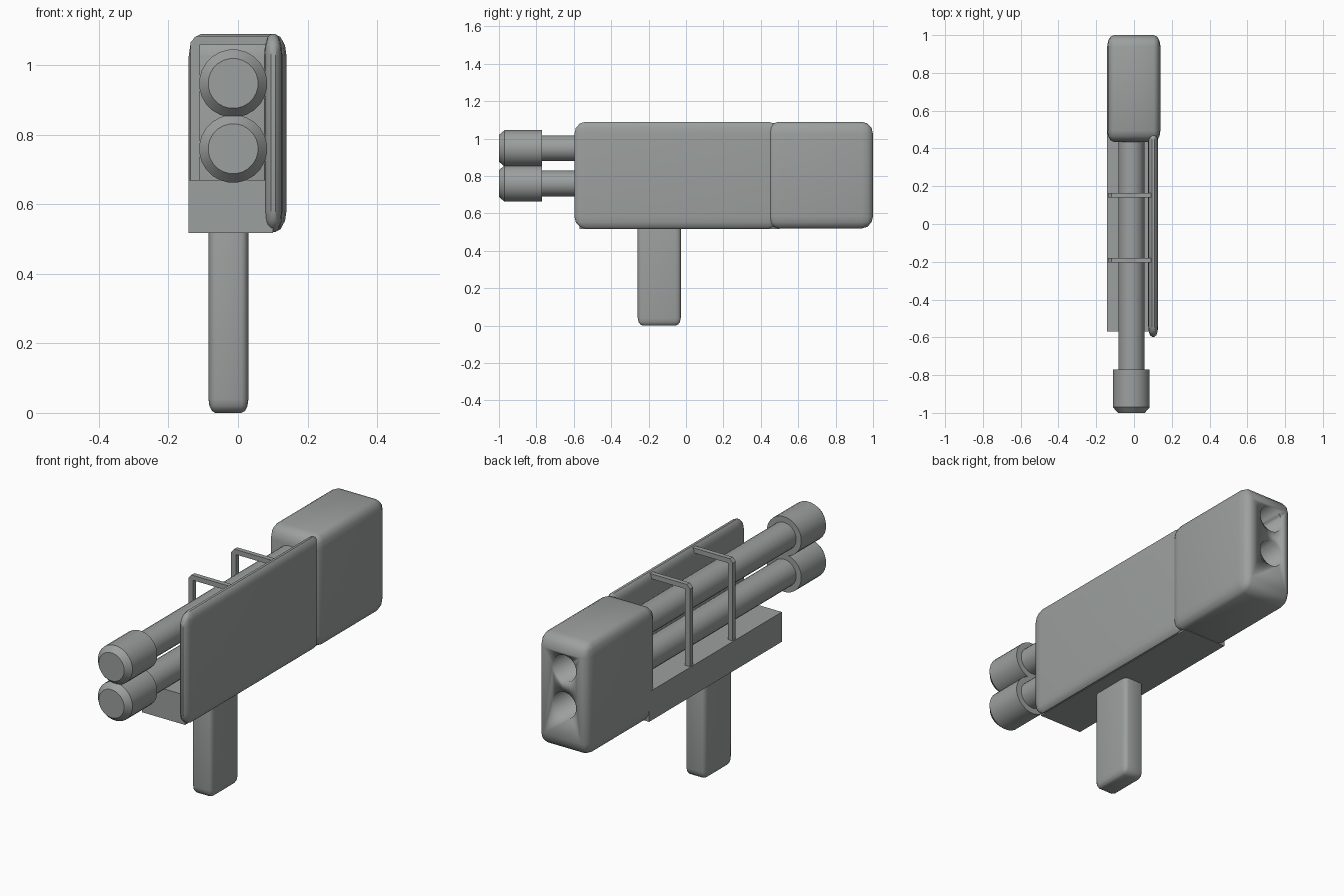
import bpy, bmesh, math
from mathutils import Vector

if "Cube" in bpy.data.objects:
    bpy.data.objects.remove(bpy.data.objects["Cube"])

grey = bpy.data.materials.new("gunmetal grey")
grey.diffuse_color = (0.33, 0.35, 0.34, 1)
grey.use_nodes = True
grey.node_tree.nodes["Principled BSDF"].inputs["Base Color"].default_value = grey.diffuse_color


def finish(name, bm, smooth=True, angle=35):
    bmesh.ops.recalc_face_normals(bm, faces=bm.faces)
    me = bpy.data.meshes.new(name)
    bm.to_mesh(me)
    bm.free()
    me.materials.append(grey)
    ob = bpy.data.objects.new(name, me)
    bpy.context.collection.objects.link(ob)
    if smooth:
        bpy.ops.object.select_all(action='DESELECT')
        ob.select_set(True)
        bpy.context.view_layer.objects.active = ob
        bpy.ops.object.shade_smooth_by_angle(angle=math.radians(angle))
    return ob


def box(name, lo, hi, round_=None, segments=3):
    """Box between two corners, with a separate rounding size per axis."""
    bm = bmesh.new()
    bmesh.ops.create_cube(bm, size=1)
    if round_:
        bmesh.ops.bevel(bm, geom=bm.edges[:], offset=0.25, segments=segments,
                        profile=0.5, affect='EDGES')
    lo, hi = Vector(lo), Vector(hi)
    mid, half = (lo + hi) / 2, (hi - lo) / 2
    for v in bm.verts:
        for i in range(3):
            d = 0.5 - abs(v.co[i])
            inset = d / 0.25 * round_[i] if round_ else 0
            v.co[i] = mid[i] + math.copysign(half[i] - inset, v.co[i])
    return finish(name, bm, bool(round_))


def lathe(name, x, z, profile, n=24):
    """Capped round part along y from (y, radius) stations."""
    bm = bmesh.new()
    rings = []
    for y, r in profile:
        rings.append([bm.verts.new((x + r * math.cos(2 * math.pi * (k + .5) / n), y,
                                    z + r * math.sin(2 * math.pi * (k + .5) / n)))
                      for k in range(n)])
    for a, b in zip(rings, rings[1:]):
        for k in range(n):
            bm.faces.new((a[k], a[(k + 1) % n], b[(k + 1) % n], b[k]))
    bm.faces.new(rings[0])
    bm.faces.new(rings[-1])
    return finish(name, bm)


# Main body: rear housing, side plate, lower rail and grip
housing = box("rear_housing", (-0.142, 0.435, 0.52), (0.14, 1.0, 1.09), (0.035, 0.06, 0.065))
box("side_plate", (0.075, -0.597, 0.52), (0.128, 0.50, 1.09), (0.02, 0.06, 0.065))
box("lower_rail", (-0.142, -0.57, 0.518), (0.10, 0.50, 0.67))
box("grip", (-0.085, -0.258, 0.0), (0.03, -0.028, 0.58), (0.02, 0.03, 0.04))

# Twin barrels with chamfered end caps, and bores cut in the housing
for label, z in (("upper", 0.948), ("lower", 0.76)):
    lathe(label + "_barrel", -0.014, z, [(-0.80, 0.069), (0.46, 0.069)])
    lathe(label + "_end_cap", -0.014, z, [(-1.0, 0.072), (-0.97, 0.098), (-0.77, 0.098)])
    cutter = lathe(label + "_bore_cutter", -0.014, z, [(0.50, 0.067), (1.1, 0.067)])
    cutter.hide_render = True
    cutter.hide_viewport = True
    mod = housing.modifiers.new(label + " bore", 'BOOLEAN')
    mod.operation = 'DIFFERENCE'
    mod.solver = 'EXACT'
    mod.object = cutter

# Bracket bars bridging from the rail to the side plate, mitred outer corner
outline = [(-0.137, 0.65), (-0.137, 1.066), (-0.12, 1.085), (0.09, 1.085),
           (0.09, 1.06), (-0.11, 1.06), (-0.11, 0.65)]
for label, y in (("rear", 0.152), ("front", -0.193)):
    bm = bmesh.new()
    face = bm.faces.new([bm.verts.new((x, y - 0.012, z)) for x, z in outline])
    ext = bmesh.ops.extrude_face_region(bm, geom=[face])
    bmesh.ops.translate(bm, vec=(0, 0.024, 0),
                        verts=[g for g in ext["geom"] if isinstance(g, bmesh.types.BMVert)])
    finish(label + "_bracket", bm, False)
